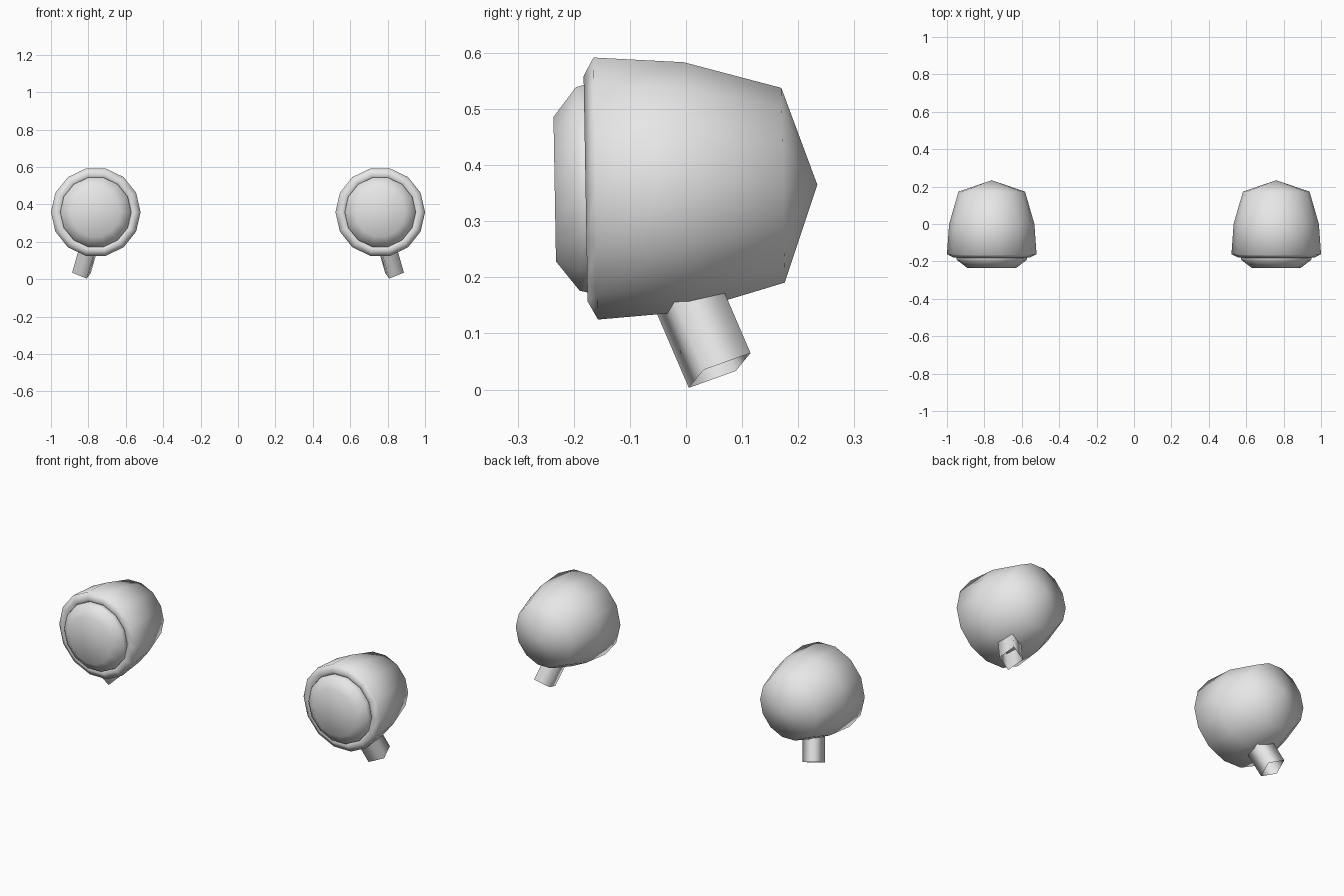
import bpy, bmesh, math
from mathutils import Matrix, Vector

cube = bpy.data.objects.get("Cube")
if cube:
    bpy.data.objects.remove(cube, do_unlink=True)

grey = bpy.data.materials.new("light_grey")
grey.use_nodes = True
grey.diffuse_color = (0.8, 0.8, 0.8, 1)
grey.node_tree.nodes["Principled BSDF"].inputs["Base Color"].default_value = (0.8, 0.8, 0.8, 1)

SIDES = 14
PLACE = Matrix.Translation((0.7605, 0, 0.361)) @ Matrix.Rotation(math.radians(1), 4, 'X')


def finish(name, bm):
    """Turn a bmesh into a smooth object mirrored to the other side."""
    bmesh.ops.recalc_face_normals(bm, faces=bm.faces)
    mesh = bpy.data.meshes.new(name)
    bm.to_mesh(mesh)
    bm.free()
    mesh.materials.append(grey)
    for poly in mesh.polygons:
        poly.use_smooth = True
    obj = bpy.data.objects.new(name, mesh)
    bpy.context.collection.objects.link(obj)
    mirror = obj.modifiers.new("other_side", 'MIRROR')
    mirror.use_mirror_merge = False


def bridge(bm, a, b):
    n = len(a)
    for i in range(n):
        j = (i + 1) % n
        bm.faces.new((a[i], a[j], b[j], b[i]))


def lathe(name, profile, cap_front=False, tip=None):
    """Sweep (y, radius) points round the y axis, front to back."""
    bm = bmesh.new()
    rings = []
    for y, r in profile:
        angles = [math.tau * i / SIDES for i in range(SIDES)]
        rings.append([bm.verts.new(PLACE @ Vector((r * math.cos(t), y, r * math.sin(t))))
                      for t in angles])
    for a, b in zip(rings, rings[1:]):
        bridge(bm, a, b)
    if cap_front:
        bm.faces.new(rings[0])
    if tip is not None:
        point = bm.verts.new(PLACE @ Vector((0, tip, 0)))
        last = rings[-1]
        for i in range(SIDES):
            bm.faces.new((last[i], last[(i + 1) % SIDES], point))
    finish(name, bm)


# Housing with its rolled front rim and pointed back
lathe("lamp_housing", [(-0.165, 0.186), (-0.179, 0.206), (-0.161, 0.2395),
                       (0, 0.228), (0.173, 0.178)], tip=0.234)

# Bevelled lens seated in the rim
lathe("lamp_lens", [(-0.234, 0.132), (-0.193, 0.186), (-0.178, 0.190),
                    (-0.160, 0.188)], cap_front=True)

# Four-sided open mounting stem, leaning outward and back
bm = bmesh.new()
end = Vector((0.837, 0.060, 0.034))
axis = Vector((-0.286, -0.43, 1)).normalized()
long_half = Vector((-0.028, -0.055, -0.031))
short_half = Vector((0.050, -0.0285, 0.001))
corners = [long_half, short_half, -long_half, -short_half]
bottom = [bm.verts.new(end + c) for c in corners]
top = [bm.verts.new(end + c + axis * 0.19) for c in corners]
bridge(bm, bottom, top)
finish("lamp_stem", bm)
